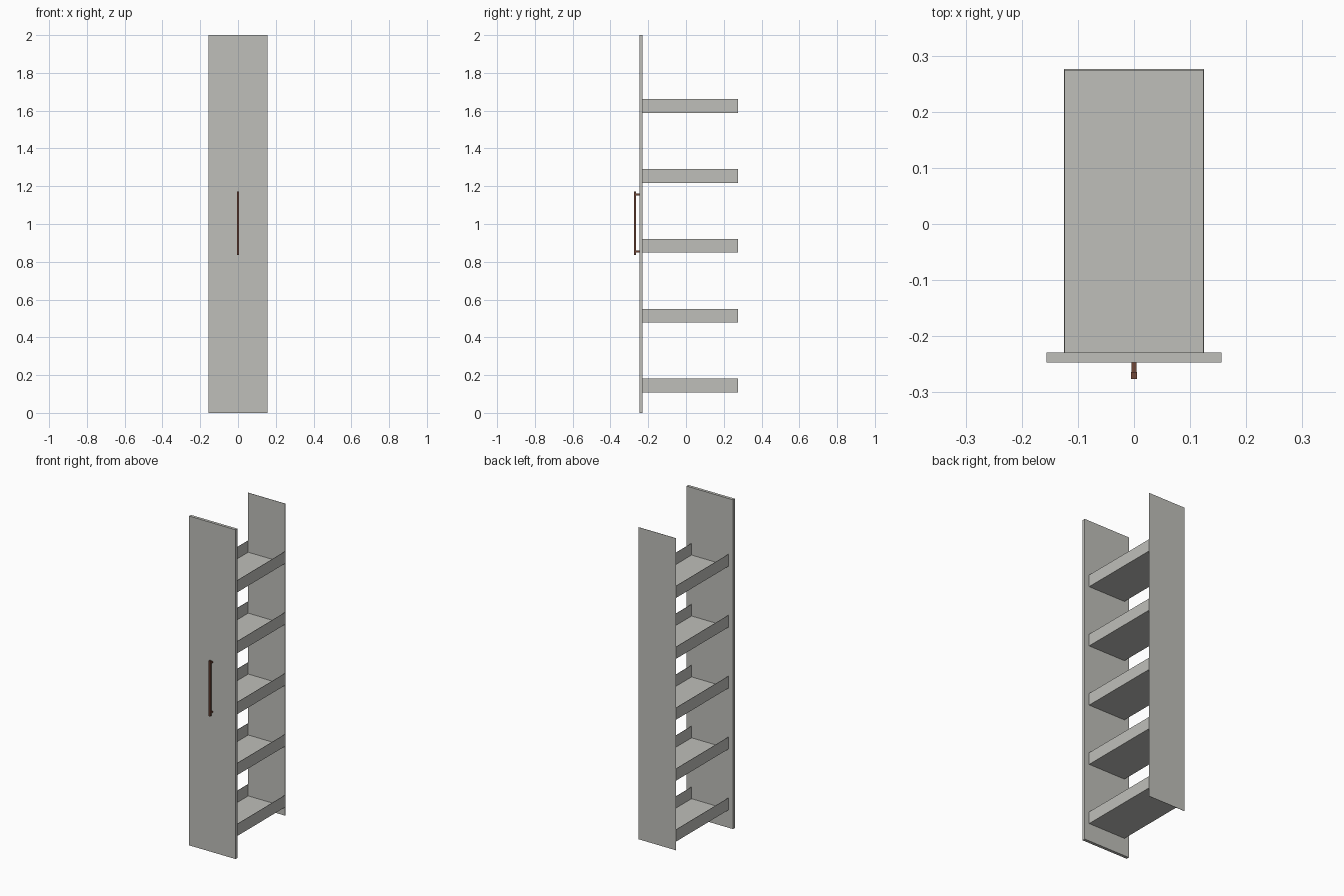
import bpy
import bmesh

cube = bpy.data.objects.get("Cube")
if cube:
    bpy.data.objects.remove(cube, do_unlink=True)


def make_material(name, rgb):
    mat = bpy.data.materials.new(name)
    mat.use_nodes = True
    color = (*rgb, 1)
    mat.diffuse_color = color
    mat.node_tree.nodes["Principled BSDF"].inputs["Base Color"].default_value = color
    return mat


def box(name, mat, x, y, z):
    """Flat-faced box spanning the given (min, max) range on each axis."""
    bm = bmesh.new()
    bmesh.ops.create_cube(bm, size=1)
    for v in bm.verts:
        v.co = [r[0] if c < 0 else r[1] for c, r in zip(v.co, (x, y, z))]
    mesh = bpy.data.meshes.new(name)
    bm.to_mesh(mesh)
    bm.free()
    mesh.materials.append(mat)
    obj = bpy.data.objects.new(name, mesh)
    bpy.context.collection.objects.link(obj)
    return obj


grey = make_material("warm grey", (0.52, 0.52, 0.49))
brown = make_material("brown metal", (0.17, 0.065, 0.04))

HALF = 0.125      # half width of the trays and back panel
FRONT = -0.229    # rear face of the front panel
BACK = 0.274      # front face of the back panel
SHEET = 0.002     # sheet thickness

# Upright panels
box("front_panel", grey, (-0.156, 0.156), (-0.247, FRONT), (0, 2))
box("back_panel", grey, (-HALF, HALF), (BACK, BACK + SHEET), (0.056, 1.951))

# Five trays: a floor with a rail along each side
for i in range(5):
    z = 0.108 + 0.37 * i
    box(f"tray_floor_{i + 1}", grey, (-HALF, HALF), (FRONT, BACK), (z, z + SHEET))
    for side, x in (("right", -HALF), ("left", HALF - SHEET)):
        box(f"tray_rail_{side}_{i + 1}", grey, (x, x + SHEET), (FRONT, BACK),
            (z + SHEET, z + 0.073))

# Bar handle on two posts
box("handle_bar", brown, (-0.0055, 0.0055), (-0.276, -0.264), (0.836, 1.172))
for name, z in (("lower", 0.854), ("upper", 1.156)):
    box(f"handle_post_{name}", brown, (-0.0045, 0.0045), (-0.264, -0.247),
        (z - 0.0045, z + 0.0045))
